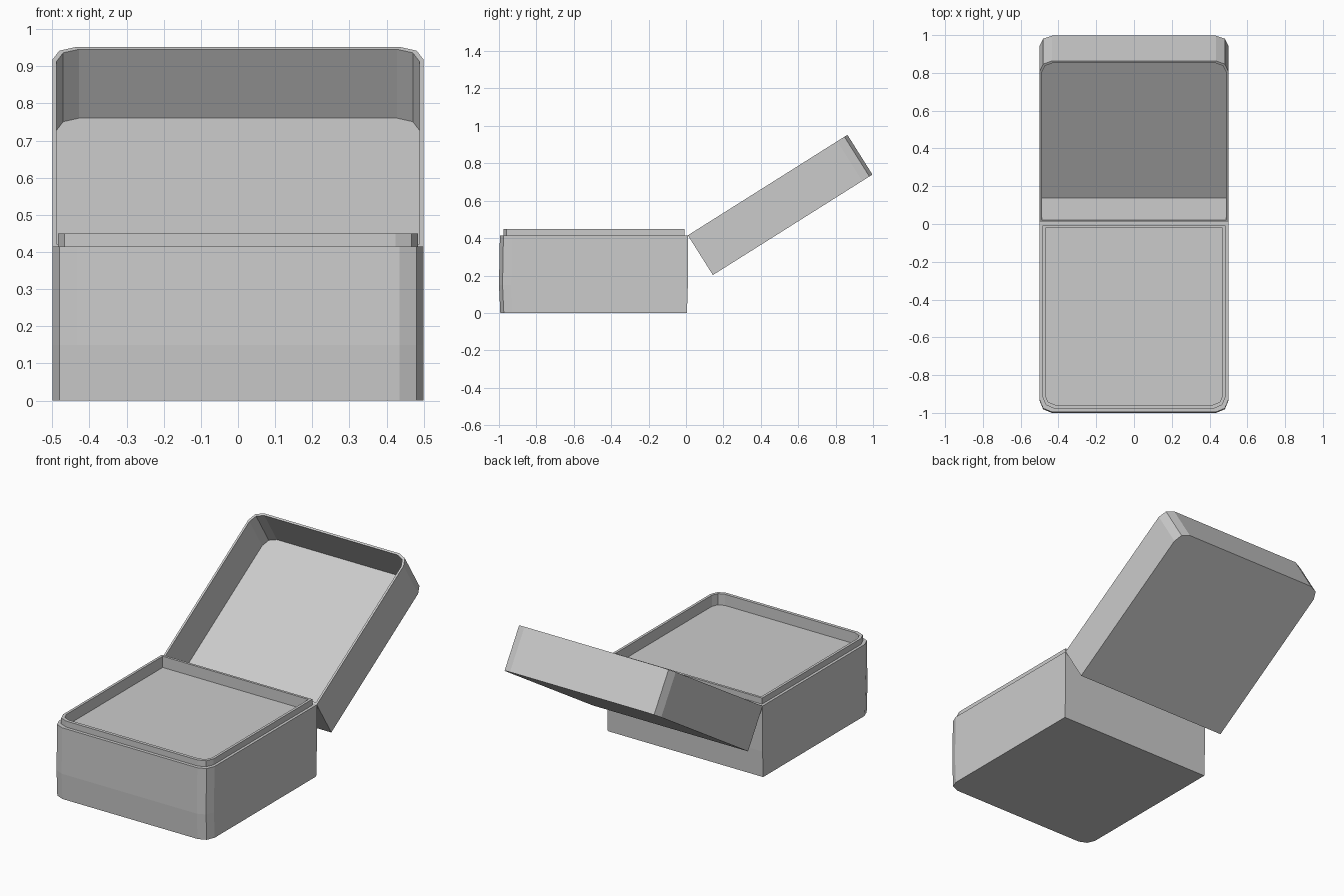
import bpy, bmesh, math
from mathutils import Matrix

cube = bpy.data.objects.get("Cube")
if cube:
    bpy.data.objects.remove(cube)

grey = bpy.data.materials.new("light grey")
grey.use_nodes = True
colour = (0.6, 0.6, 0.6, 1)
grey.diffuse_color = colour
grey.node_tree.nodes["Principled BSDF"].inputs["Base Color"].default_value = colour


def outline(half, hinge, far, radius):
    """Rectangle with square hinge corners and two-segment rounded far corners."""
    side = 1 if far > hinge else -1
    arc = []
    for step in range(3):
        a = step * math.pi / 4
        arc.append((half - radius + radius * math.cos(a),
                    far - side * radius * (1 - math.sin(a))))
    right = [(half, hinge)] + arc
    return right + [(-x, y) for x, y in reversed(right)]


def loft(name, rings):
    """Skin a stack of (half, hinge, far, radius, z) outlines and cap both ends."""
    bm = bmesh.new()
    loops = [[bm.verts.new((x, y, ring[4])) for x, y in outline(*ring[:4])]
             for ring in rings]
    for low, high in zip(loops, loops[1:]):
        for i in range(len(low)):
            j = (i + 1) % len(low)
            bm.faces.new((low[i], low[j], high[j], high[i]))
    bm.faces.new(loops[0])
    bm.faces.new(loops[-1])
    bmesh.ops.recalc_face_normals(bm, faces=bm.faces)
    mesh = bpy.data.meshes.new(name)
    bm.to_mesh(mesh)
    bm.free()
    mesh.materials.append(grey)
    obj = bpy.data.objects.new(name, mesh)
    bpy.context.collection.objects.link(obj)
    return obj


HINGE_Y, HINGE_Z = 0.01, 0.415

# Box base: gently bulged walls, stepped rim, shallow tray
loft("box_base", [
    (0.5, 0.005, -0.993, 0.065, 0),
    (0.5, HINGE_Y, -1.0, 0.065, 0.15),
    (0.5, HINGE_Y, -0.995, 0.065, HINGE_Z),
    (0.484, -0.008, -0.976, 0.06, HINGE_Z),
    (0.484, -0.008, -0.976, 0.06, 0.45),
    (0.469, -0.022, -0.957, 0.05, 0.45),
    (0.469, -0.022, -0.957, 0.05, 0.385),
])

# Hollow lid, modelled flat with its open side up, then swung on the hinge
lid = loft("lid", [
    (0.5, 0, 1.008, 0.065, -0.251),
    (0.5, 0, 1.008, 0.065, 0),
    (0.488, 0.012, 0.996, 0.06, 0),
    (0.488, 0.012, 0.996, 0.06, -0.219),
])
lid.data.transform(Matrix.Translation((0, HINGE_Y, HINGE_Z))
                   @ Matrix.Rotation(math.radians(32.2), 4, "X"))
